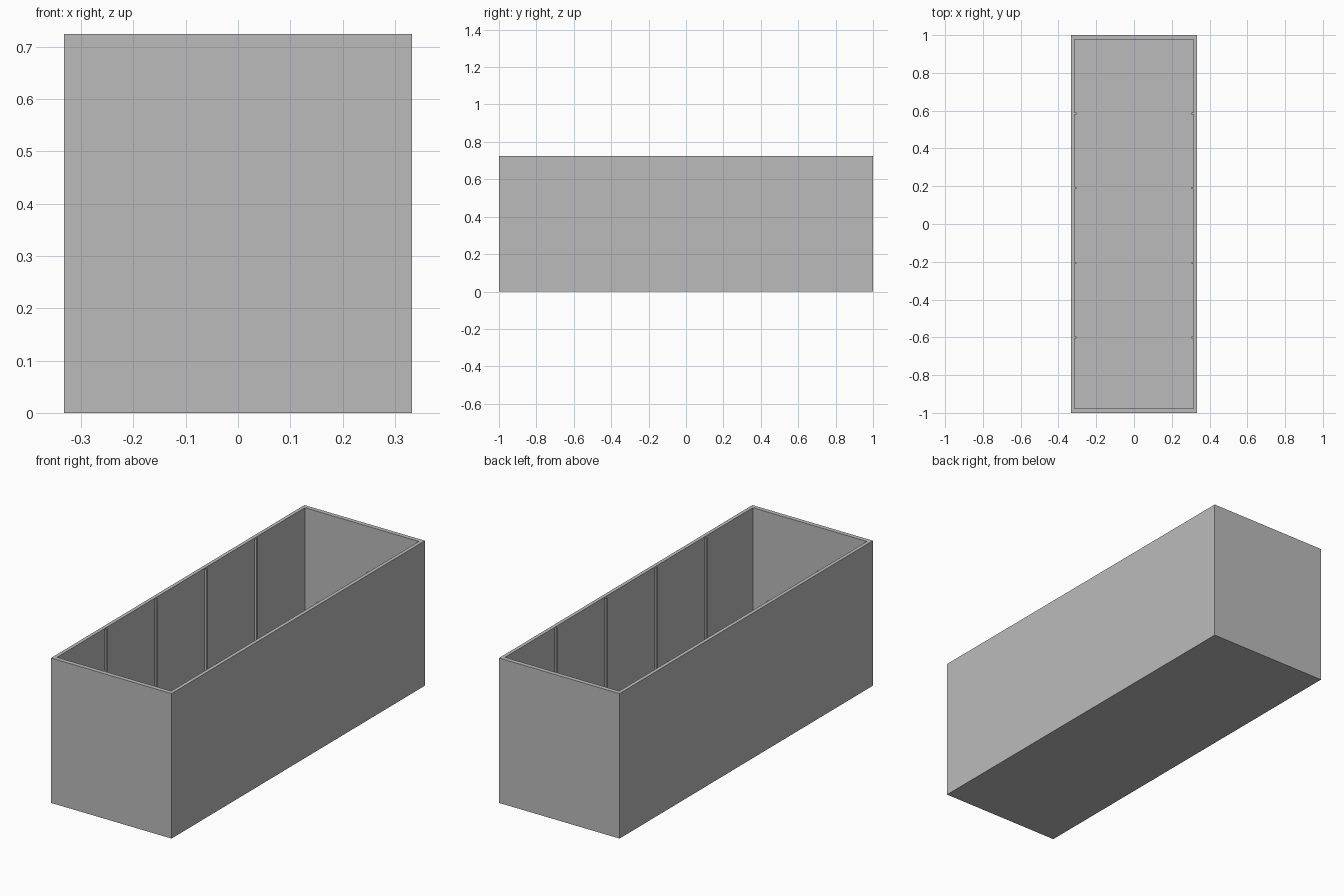
import bpy
import bmesh
from mathutils import Matrix, Vector

cube = bpy.data.objects.get("Cube")
if cube:
    bpy.data.objects.remove(cube, do_unlink=True)

WIDTH, LENGTH, HEIGHT = 0.666, 2.0, 0.724
SIDE_WALL, END_WALL, FLOOR = 0.018, 0.022, 0.02
RIB = 0.01

grey = bpy.data.materials.new("plain grey")
grey.use_nodes = True
colour = (0.5, 0.5, 0.5, 1)
grey.diffuse_color = colour
grey.node_tree.nodes["Principled BSDF"].inputs["Base Color"].default_value = colour


def add_box(bm, size, centre):
    matrix = Matrix.Translation(centre) @ Matrix.Diagonal((*size, 1))
    return bmesh.ops.create_cube(bm, size=1, matrix=matrix)


def finish(bm, name):
    bmesh.ops.recalc_face_normals(bm, faces=bm.faces)
    mesh = bpy.data.meshes.new(name)
    bm.to_mesh(mesh)
    bm.free()
    mesh.materials.append(grey)
    obj = bpy.data.objects.new(name, mesh)
    bpy.context.collection.objects.link(obj)
    return obj


# Open box: the top is narrowed to leave a rim, then pushed down to the floor
bm = bmesh.new()
add_box(bm, (WIDTH, LENGTH, HEIGHT), (0, 0, HEIGHT / 2))
top = max(bm.faces, key=lambda f: f.calc_center_median().z)
inner = bmesh.ops.extrude_discrete_faces(bm, faces=[top])["faces"][0]
bmesh.ops.scale(bm, verts=inner.verts,
                vec=(1 - 2 * SIDE_WALL / WIDTH, 1 - 2 * END_WALL / LENGTH, 1))
well = bmesh.ops.extrude_discrete_faces(bm, faces=[inner])["faces"][0]
bmesh.ops.translate(bm, verts=well.verts, vec=Vector((0, 0, FLOOR - HEIGHT)))
finish(bm, "open_box")

# Slim upright ribs, in facing pairs along the long inner walls
for side, label in ((1, "left"), (-1, "right")):
    bm = bmesh.new()
    for i in range(4):
        x = side * (WIDTH / 2 - SIDE_WALL - RIB / 2)
        y = -0.6 + i * 0.395
        add_box(bm, (RIB, RIB, HEIGHT - FLOOR - 0.004),
                (x, y, (HEIGHT + FLOOR - 0.004) / 2))
    finish(bm, label + "_wall_ribs")
